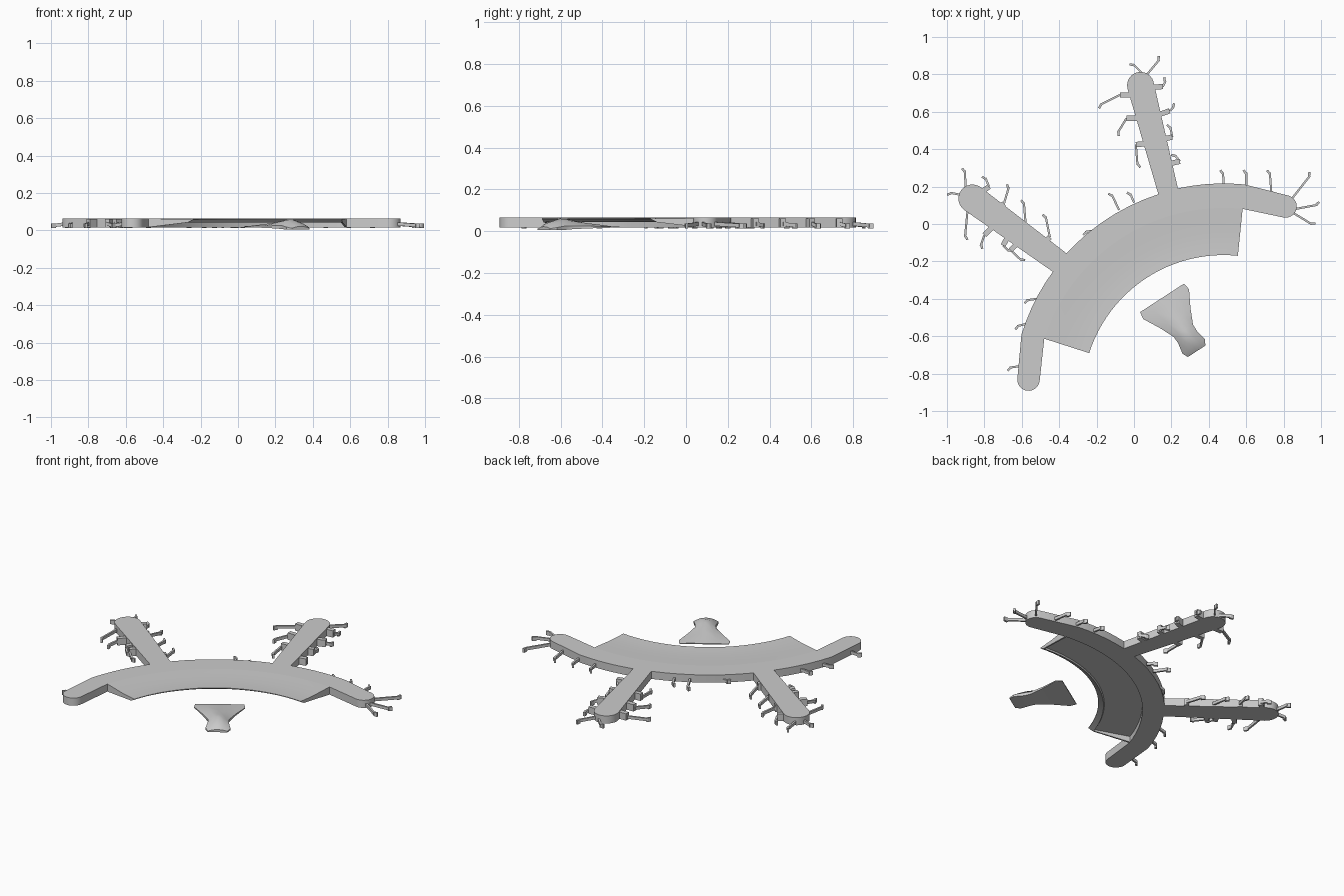
import bpy, bmesh, math
from mathutils import Vector

CX, CY = 0.479, -0.921          # centre of the terminal's arcs
A0, A1 = 84.2, 162.2            # angular extent in degrees
Z0, Z1 = 0.017, 0.065           # building floor and roof


def make(name, bm, smooth=False):
    bmesh.ops.recalc_face_normals(bm, faces=bm.faces)
    me = bpy.data.meshes.new(name)
    bm.to_mesh(me)
    bm.free()
    ob = bpy.data.objects.new(name, me)
    bpy.context.collection.objects.link(ob)
    if smooth:
        bpy.ops.object.select_all(action='DESELECT')
        ob.select_set(True)
        bpy.context.view_layer.objects.active = ob
        bpy.ops.object.shade_smooth_by_angle(angle=math.radians(30))
    return ob


def polar(r, deg):
    a = math.radians(deg)
    return (CX + r * math.cos(a), CY + r * math.sin(a))


def arc(r, start, end, n):
    return [polar(r, start + (end - start) * i / n) for i in range(n + 1)]


def cap(x, y, r, deg, n=12):
    # rounded pier end, pointing along deg
    out = []
    for i in range(n + 1):
        a = math.radians(deg + 90 - 180 * i / n)
        out.append((x + r * math.cos(a), y + r * math.sin(a)))
    return out


def loft(bm, rings):
    # skin a row of closed sections and close both ends
    vs = [[bm.verts.new(p) for p in ring] for ring in rings]
    n = len(vs[0])
    for a, b in zip(vs, vs[1:]):
        for i in range(n):
            j = (i + 1) % n
            bm.faces.new((a[i], a[j], b[j], b[i]))
    bm.faces.new(vs[0][::-1])
    bm.faces.new(vs[-1])


def sweep(bm, profile, start, end, n):
    # sweep an (r, z) profile around the terminal centre
    loft(bm, [[(*polar(r, start + (end - start) * i / n), z) for r, z in profile]
              for i in range(n + 1)])


def bar(bm, p, q, w, zp, zq):
    # box running from p to q in plan; zp and zq are (low, high) at each end
    p, q = Vector(p), Vector(q)
    d = (q - p).normalized()
    s = Vector((-d.y, d.x)) * w / 2
    loft(bm, [[((c + k * s).x, (c + k * s).y, z) for k, z in
               ((-1, lo), (1, lo), (1, hi), (-1, hi))]
              for c, (lo, hi) in ((p, zp), (q, zq))])


# Concourse: curved strip with two end fingers and two long piers
outline = (arc(1.007, A0, A1, 24)
           + cap(-0.564, -0.832, 0.06, -98)
           + arc(1.13, 163, 143.9, 5)
           + cap(-0.864, 0.136, 0.075, 143.5)
           + arc(1.135, 137.7, 107.9, 7)
           + cap(0.035, 0.741, 0.072, 104.6)
           + arc(1.138, 102.4, 84.4, 5)
           + cap(0.81, 0.094, 0.06, -14))
bm = bmesh.new()
loft(bm, [[(x, y, z) for x, y in outline] for z in (Z0, Z1)])
make("concourse", bm, True)

# Hall roof: shallow dished slab with a bevelled lip along the inner edge
roof = [(1.007, 0.053), (1.007, Z1), (0.95, 0.063), (0.87, 0.060), (0.80, 0.061),
        (0.755, 0.063), (0.755, 0.059), (0.785, 0.043), (0.79, 0.052)]
bm = bmesh.new()
sweep(bm, roof, A0, A1, 24)
make("hall_roof", bm, True)

# Hall end walls: tapering panels closing both ends under the roof
panel = [(1.007, Z0), (1.007, 0.062), (0.87, 0.058), (0.765, 0.059), (0.785, 0.043)]
bm = bmesh.new()
sweep(bm, panel, A0, A0 + 0.6, 1)
sweep(bm, panel, A1 - 0.6, A1, 1)
make("hall_end_walls", bm)

# Entrance canopy: flared shell rising to a hump, then dropping at the narrow end
# (distance along, half width, ridge height, edge height, underside)
sections = [(0.00, 0.140, 0.024, 0.022, 0.018), (0.04, 0.146, 0.030, 0.022, 0.017),
            (0.13, 0.097, 0.044, 0.024, 0.014), (0.21, 0.061, 0.058, 0.026, 0.010),
            (0.25, 0.060, 0.060, 0.026, 0.007), (0.31, 0.071, 0.042, 0.018, 0.005),
            (0.34, 0.056, 0.022, 0.012, 0.005)]
bm = bmesh.new()
rings = []
for u, hw, ridge, edge, low in sections:
    mid = edge + (ridge - edge) * 0.75
    ring = []
    for v, z in ((-1, low), (-1, edge), (-0.5, mid), (0, ridge), (0.5, mid), (1, edge), (1, low)):
        v *= hw
        ring.append((0.15 + 0.545 * u + 0.839 * v, -0.395 - 0.839 * u + 0.545 * v, z))
    rings.append(ring)
loft(bm, rings)
make("entrance_canopy", bm, True)


def boarding_arm(bm, p, q):
    # slim arm sloping down to a turned cab at the tip
    p, q = Vector(p), Vector(q)
    d = (q - p).normalized()
    tip = q - d * 0.015
    bar(bm, p, tip, 0.011, (0.026, 0.044), (0.018, 0.036))
    side = Vector((-d.y, d.x))
    bar(bm, tip - d * 0.008, tip + d * 0.013 + side * 0.014, 0.012,
        (0.012, 0.037), (0.012, 0.037))


# Arms fixed straight to the building: wall x, y, tip x, y
direct = [(0.48, 0.20, 0.475, 0.29), (0.60, 0.20, 0.60, 0.29), (0.735, 0.16, 0.725, 0.29),
          (0.84, 0.13, 0.95, 0.27), (0.86, 0.08, 0.995, 0.105), (0.85, 0.06, 0.965, -0.01),
          (-0.52, -0.40, -0.59, -0.41), (-0.56, -0.53, -0.64, -0.55),
          (-0.61, -0.76, -0.68, -0.77), (-0.19, -0.03, -0.275, -0.045),
          (-0.08, 0.075, -0.125, 0.17), (0.0, 0.115, -0.025, 0.175),
          (0.07, 0.80, 0.145, 0.89), (0.06, 0.79, -0.015, 0.865),
          (-0.90, 0.19, -0.905, 0.30), (-0.92, 0.155, -0.998, 0.17),
          (-0.89, 0.07, -0.905, -0.085)]
bm = bmesh.new()
for a, b, c, d in direct:
    boarding_arm(bm, (a, b), (c, d))
make("direct_boarding_arms", bm)

# Pier gates: wall point, elbow, arm tip
north = [(0.00, 0.69, -0.075, 0.69, -0.195, 0.63), (0.05, 0.565, -0.04, 0.565, -0.095, 0.475),
         (0.08, 0.43, 0.01, 0.425, 0.02, 0.30), (0.09, 0.73, 0.155, 0.735, 0.175, 0.78),
         (0.12, 0.58, 0.19, 0.605, 0.225, 0.635), (0.14, 0.45, 0.205, 0.465, 0.19, 0.535),
         (0.18, 0.32, 0.245, 0.335, 0.21, 0.38)]
west = [(-0.83, 0.16, -0.775, 0.20, -0.80, 0.26), (-0.75, 0.06, -0.695, 0.11, -0.665, 0.21),
        (-0.63, -0.03, -0.58, 0.01, -0.59, 0.13), (-0.50, -0.12, -0.45, -0.07, -0.475, 0.055),
        (-0.75, -0.01, -0.80, -0.06, -0.825, -0.13), (-0.67, -0.06, -0.70, -0.115, -0.66, -0.155),
        (-0.62, -0.10, -0.66, -0.14, -0.59, -0.205)]
for name, gates in (("north", north), ("west", west)):
    links, arms = bmesh.new(), bmesh.new()
    for a, b, c, d, e, f in gates:
        bar(links, (a, b), (c, d), 0.028, (Z0, 0.060), (Z0, 0.060))
        boarding_arm(arms, (c, d), (e, f))
    make(name + "_gate_links", links)
    make(name + "_boarding_arms", arms)
